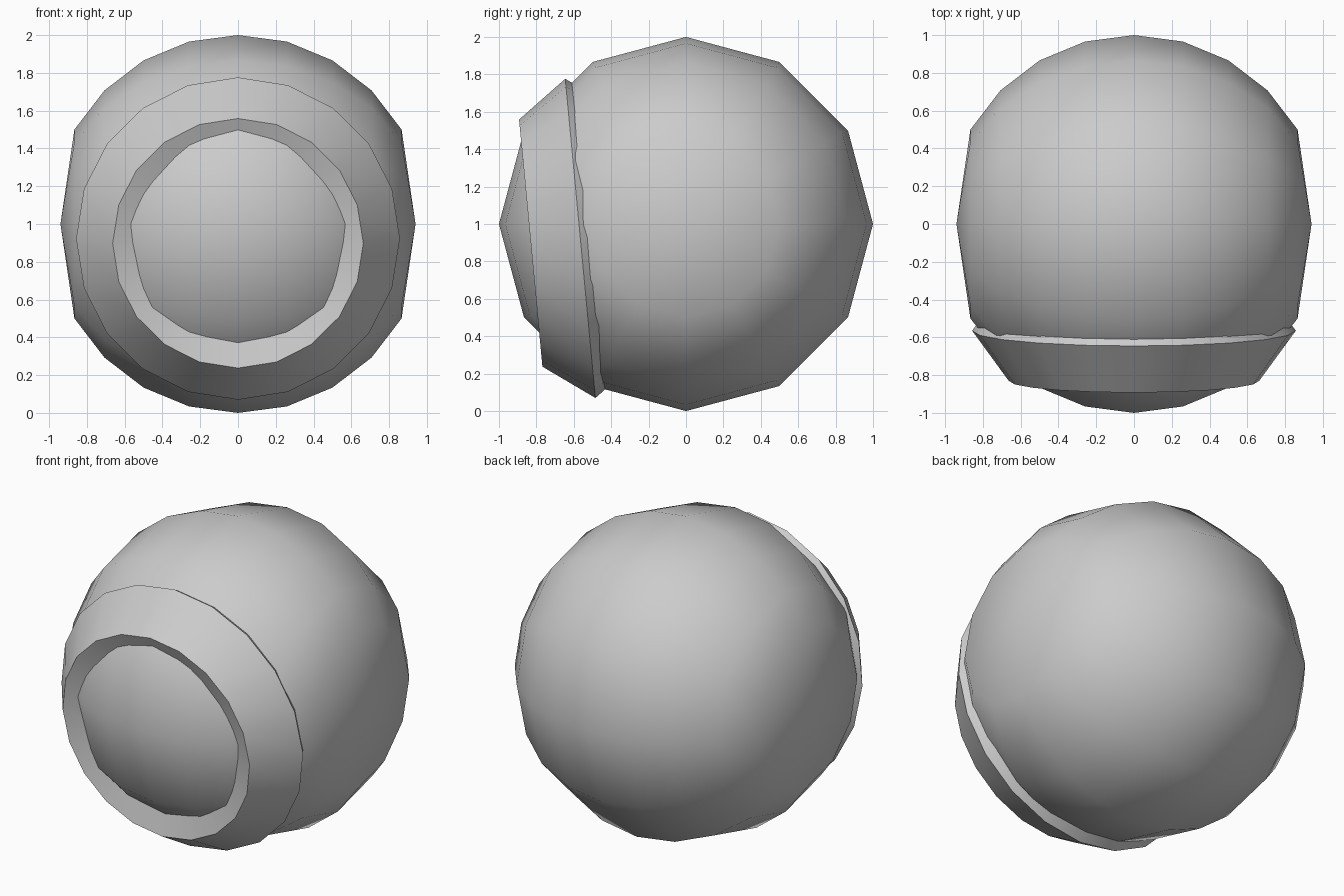
import bpy, bmesh, math

if "Cube" in bpy.data.objects:
    bpy.data.objects.remove(bpy.data.objects["Cube"])


def make_object(name, bm):
    bmesh.ops.recalc_face_normals(bm, faces=bm.faces)
    for f in bm.faces:
        f.smooth = True
    mesh = bpy.data.meshes.new(name)
    bm.to_mesh(mesh)
    bm.free()
    obj = bpy.data.objects.new(name, mesh)
    bpy.context.collection.objects.link(obj)
    return obj


# Ball: twelve sides around the x axis, rings every 15 degrees, shallow end caps
SIDES = 12
bm = bmesh.new()
rings = []
for k in range(-4, 5):
    lat = math.radians(15 * k)
    x, r = math.sin(lat), math.cos(lat)
    rings.append([bm.verts.new((x, r * math.cos(i * math.tau / SIDES),
                                1 + r * math.sin(i * math.tau / SIDES)))
                  for i in range(SIDES)])
for a, b in zip(rings, rings[1:]):
    for i in range(SIDES):
        j = (i + 1) % SIDES
        bm.faces.new((a[i], a[j], b[j], b[i]))
for ring, x in ((rings[0], -0.94), (rings[-1], 0.94)):
    tip = bm.verts.new((x, 0, 1))
    for i in range(SIDES):
        bm.faces.new((ring[i], ring[(i + 1) % SIDES], tip))
make_object("ball", bm)

# Front ring: five-sided torus, 20 segments, tilted slightly downward
bpy.ops.mesh.primitive_torus_add(
    major_segments=20, minor_segments=5, major_radius=0.577, minor_radius=0.28,
    location=(0, -0.565, 0.923), rotation=(math.radians(90 + 5.4), 0, 0))
ring = bpy.context.object
ring.name = "front_ring"
bpy.ops.object.shade_smooth_by_angle(angle=math.radians(35))
